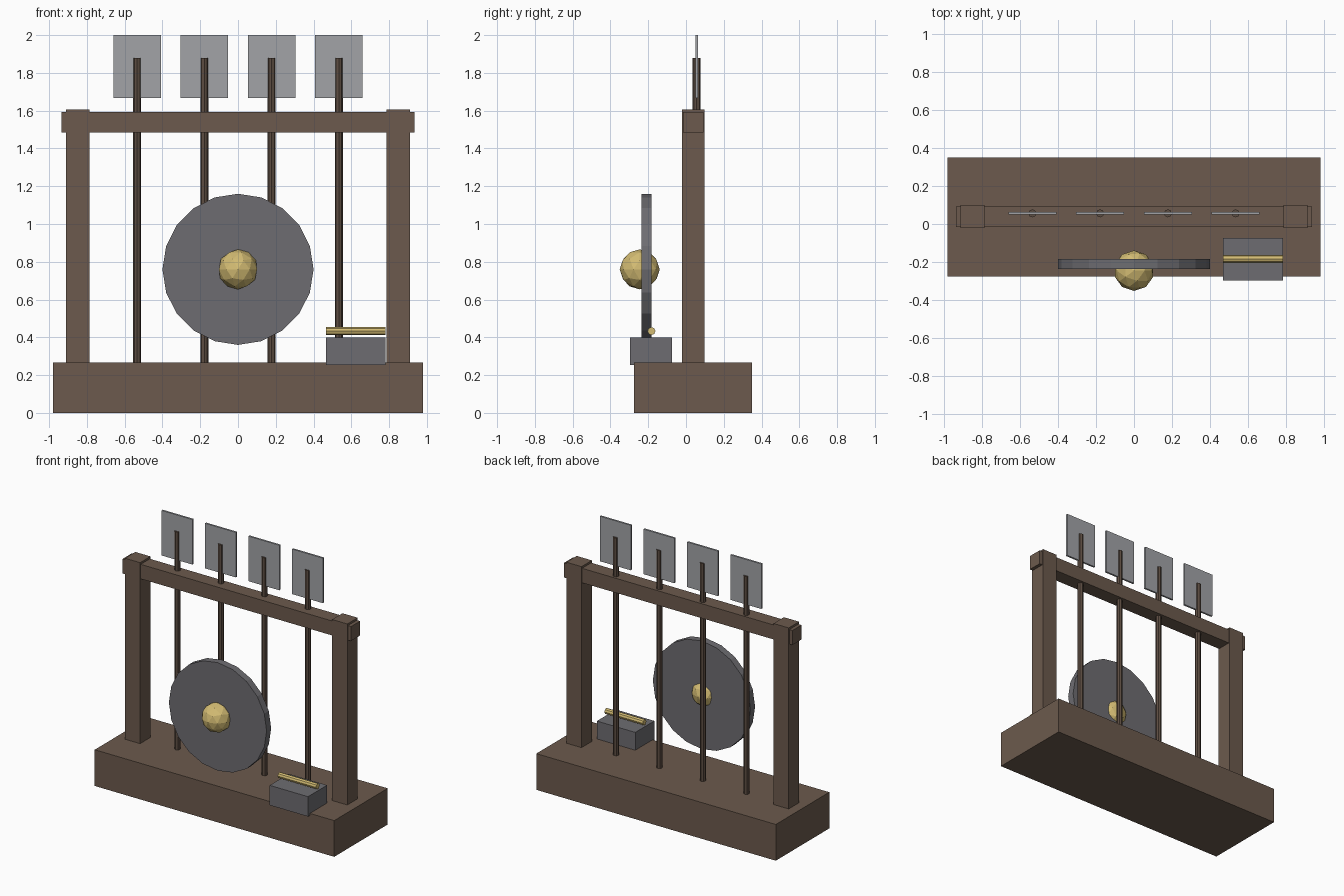
import bpy
from math import pi

if "Cube" in bpy.data.objects:
    bpy.data.objects.remove(bpy.data.objects["Cube"])


def material(name, rgb):
    m = bpy.data.materials.new(name)
    m.diffuse_color = (*rgb, 1)
    m.use_nodes = True
    m.node_tree.nodes["Principled BSDF"].inputs["Base Color"].default_value = m.diffuse_color
    return m


WOOD = material("wood", (0.15, 0.102, 0.074))
DARK_WOOD = material("dark_wood", (0.11, 0.075, 0.055))
IRON = material("iron", (0.155, 0.152, 0.165))
PALE = material("pale_grey", (0.36, 0.37, 0.39))
GOLD = material("gold", (0.65, 0.50, 0.17))


def finish(name, mat):
    ob = bpy.context.object
    ob.name = name
    ob.data.materials.append(mat)
    return ob


def box(name, x, y, z, mat):
    """Box from (min, max) ranges along each axis."""
    spans = (x, y, z)
    bpy.ops.mesh.primitive_cube_add(size=1, location=[(a + b) / 2 for a, b in spans])
    ob = finish(name, mat)
    ob.scale = [b - a for a, b in spans]
    bpy.ops.object.transform_apply(location=False, rotation=False)
    return ob


def cylinder(name, loc, radius, depth, sides, mat, rot=(0, 0, 0)):
    bpy.ops.mesh.primitive_cylinder_add(vertices=sides, radius=radius, depth=depth,
                                        location=loc, rotation=rot)
    return finish(name, mat)


# Frame: base, two posts and a cross beam
box("base", (-0.98, 0.98), (-0.275, 0.35), (0, 0.268), WOOD)
for side, s in (("left", -1), ("right", 1)):
    cx = s * 0.848
    box(side + "_post", (cx - 0.062, cx + 0.062), (-0.022, 0.099), (0.26, 1.607), WOOD)
box("cross_beam", (-0.935, 0.935), (-0.015, 0.092), (1.485, 1.592), WOOD)

# Upright rods, each carrying a thin plate
for i in range(4):
    x = -0.534 + i * 0.356
    cylinder(f"rod_{i + 1}", (x, 0.056, 1.07), 0.021, 1.62, 8, DARK_WOOD)
    box(f"plate_{i + 1}", (x - 0.126, x + 0.126), (0.049, 0.063), (1.667, 2.0), PALE)

# Gong disc with a faceted boss
cylinder("gong", (0, -0.21, 0.76), 0.40, 0.053, 20, IRON, (pi / 2, 0, 0))
bpy.ops.mesh.primitive_ico_sphere_add(subdivisions=2, radius=0.106, location=(0, -0.245, 0.76))
finish("gong_boss", GOLD)

# Striker resting on its block
box("striker_block", (0.467, 0.781), (-0.297, -0.074), (0.253, 0.40), IRON)
cylinder("striker_bar", (0.624, -0.183, 0.433), 0.021, 0.314, 8, GOLD, (0, pi / 2, 0))
